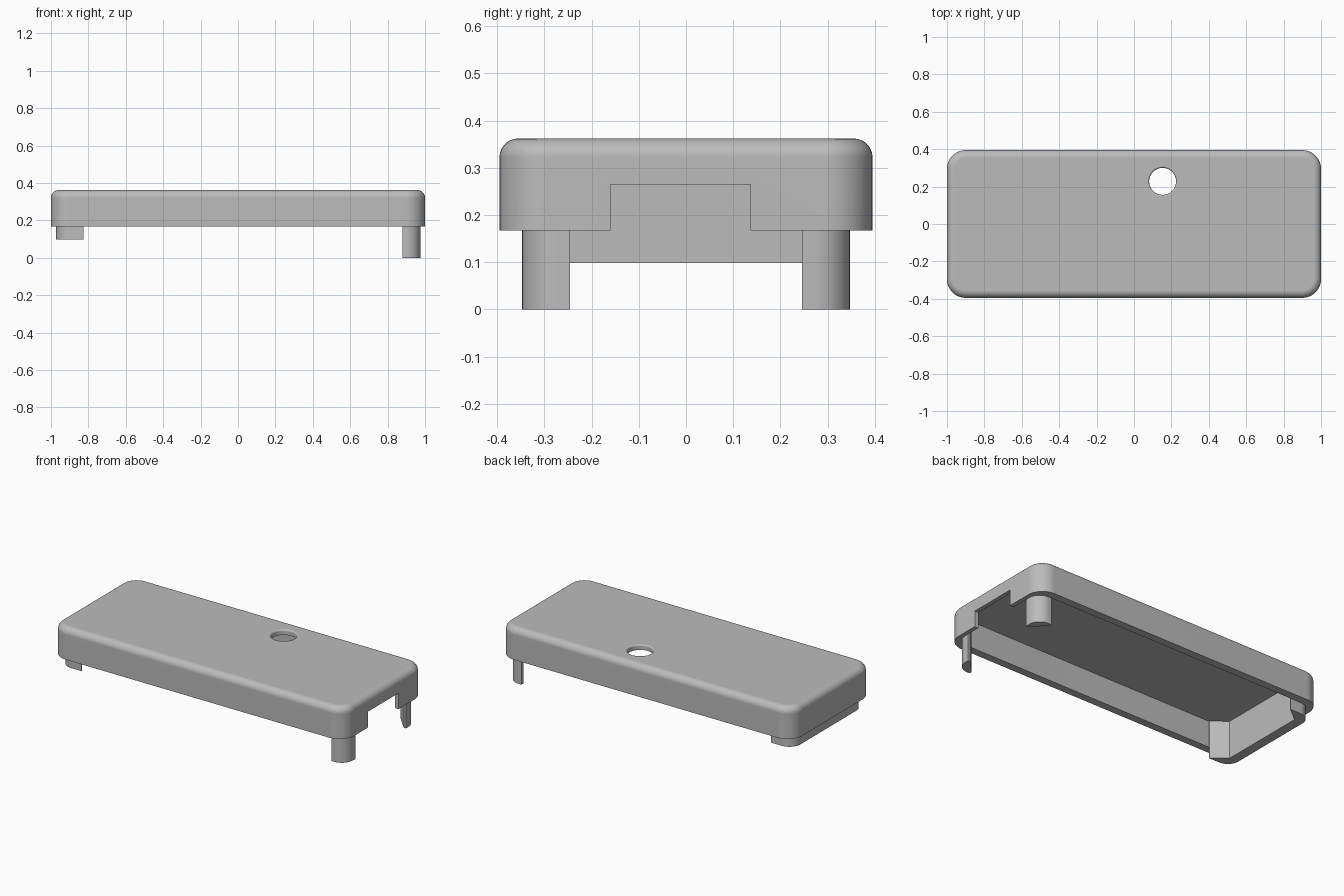
import bpy
import bmesh
from math import sin, cos, pi, radians

old = bpy.data.objects.get("Cube")
if old:
    bpy.data.objects.remove(old, do_unlink=True)

grey = bpy.data.materials.new("plain grey")
grey.use_nodes = True
grey.diffuse_color = (0.5, 0.5, 0.5, 1)
grey.node_tree.nodes["Principled BSDF"].inputs["Base Color"].default_value = (0.5, 0.5, 0.5, 1)

BASE, TOP, CEILING = 0.167, 0.362, 0.33
IN_X0, IN_X1, IN_Y = -0.972, 0.975, 0.347   # inside faces of the walls
IN_R = 0.075


def arc(cx, cy, r, start, end, steps=10):
    return [(cx + r * cos(start + (end - start) * i / steps),
             cy + r * sin(start + (end - start) * i / steps)) for i in range(steps + 1)]


def rounded_rect(x0, x1, y, r):
    return (arc(x1 - r, y - r, r, 0, pi / 2) + arc(x0 + r, y - r, r, pi / 2, pi)
            + arc(x0 + r, r - y, r, pi, 1.5 * pi) + arc(x1 - r, r - y, r, 1.5 * pi, 2 * pi))


def prism(name, outline, z0, z1, top_bevel=0):
    bm = bmesh.new()
    face = bm.faces.new([bm.verts.new((x, y, z0)) for x, y in outline])
    ext = bmesh.ops.extrude_face_region(bm, geom=[face])
    top = [v for v in ext["geom"] if isinstance(v, bmesh.types.BMVert)]
    bmesh.ops.translate(bm, verts=top, vec=(0, 0, z1 - z0))
    bmesh.ops.recalc_face_normals(bm, faces=bm.faces)
    if top_bevel:
        rim = [e for e in bm.edges if all(v in top for v in e.verts)]
        bmesh.ops.bevel(bm, geom=rim, offset=top_bevel, segments=7,
                        profile=0.5, affect='EDGES', clamp_overlap=True)
    return add_object(name, bm)


def lathe(name, profile, x, y, steps=48):
    bm = bmesh.new()
    rings = [[bm.verts.new((x + r * cos(2 * pi * i / steps), y + r * sin(2 * pi * i / steps), z))
              for i in range(steps)] for r, z in profile]
    for a, b in zip(rings, rings[1:]):
        for i in range(steps):
            j = (i + 1) % steps
            bm.faces.new((a[i], a[j], b[j], b[i]))
    bm.faces.new(rings[0])
    bm.faces.new(rings[-1])
    bmesh.ops.recalc_face_normals(bm, faces=bm.faces)
    return add_object(name, bm)


def add_object(name, bm):
    mesh = bpy.data.meshes.new(name)
    bm.to_mesh(mesh)
    bm.free()
    mesh.materials.append(grey)
    ob = bpy.data.objects.new(name, mesh)
    bpy.context.collection.objects.link(ob)
    return ob


def activate(ob):
    bpy.ops.object.select_all(action='DESELECT')
    ob.select_set(True)
    bpy.context.view_layer.objects.active = ob


def cut(ob, cutter):
    activate(ob)
    mod = ob.modifiers.new("cut", 'BOOLEAN')
    mod.operation, mod.solver, mod.object = 'DIFFERENCE', 'EXACT', cutter
    bpy.ops.object.modifier_apply(modifier=mod.name)
    bpy.data.objects.remove(cutter, do_unlink=True)


def smooth(ob):
    activate(ob)
    bpy.ops.object.shade_smooth_by_angle(angle=radians(35))
    mod = ob.modifiers.new("normals", 'WEIGHTED_NORMAL')
    mod.keep_sharp = True


# Cover shell, hollow from below
cover = prism("cover_shell", rounded_rect(-1, 1, 0.395, 0.1), BASE, TOP, 0.04)
cut(cover, prism("cavity", rounded_rect(IN_X0, IN_X1, IN_Y, IN_R), 0, CEILING))

# Notch in the left end wall
cut(cover, prism("notch", [(0.9, -0.16), (1.1, -0.16), (1.1, 0.137), (0.9, 0.137)], 0.1, 0.265))

# Round hole through the top with a softened rim
HOLE_R, LIP = 0.072, 0.01
profile = [(HOLE_R, 0.3)]
profile += [(HOLE_R + LIP * (1 - cos(t * pi / 8)), TOP - LIP + LIP * sin(t * pi / 8)) for t in range(5)]
profile.append((HOLE_R + LIP, 0.4))
cut(cover, lathe("hole", profile, 0.153, 0.228))
smooth(cover)

# Two corner legs on the left end, rounded outside and cut diagonally inside
back = [(0.88, 0.33), (0.96, 0.246), (IN_X1, 0.246)]
back += arc(IN_X1 - IN_R, IN_Y - IN_R, IN_R, 0, pi / 2) + [(0.88, IN_Y)]
for name, side in (("back_leg", 1), ("front_leg", -1)):
    smooth(prism(name, [(x, y * side) for x, y in back], 0, CEILING + 0.005))

# End rib on the right, wrapping both corners
outer = arc(IN_X0 + IN_R, IN_Y - IN_R, IN_R, pi / 2, pi)
half = [(-0.912, 0.275), (-0.825, IN_Y - 0.004), (-0.825, IN_Y)] + outer
outline = half + [(x, -y) for x, y in reversed(half)]
smooth(prism("end_rib", outline, 0.098, CEILING + 0.005))
